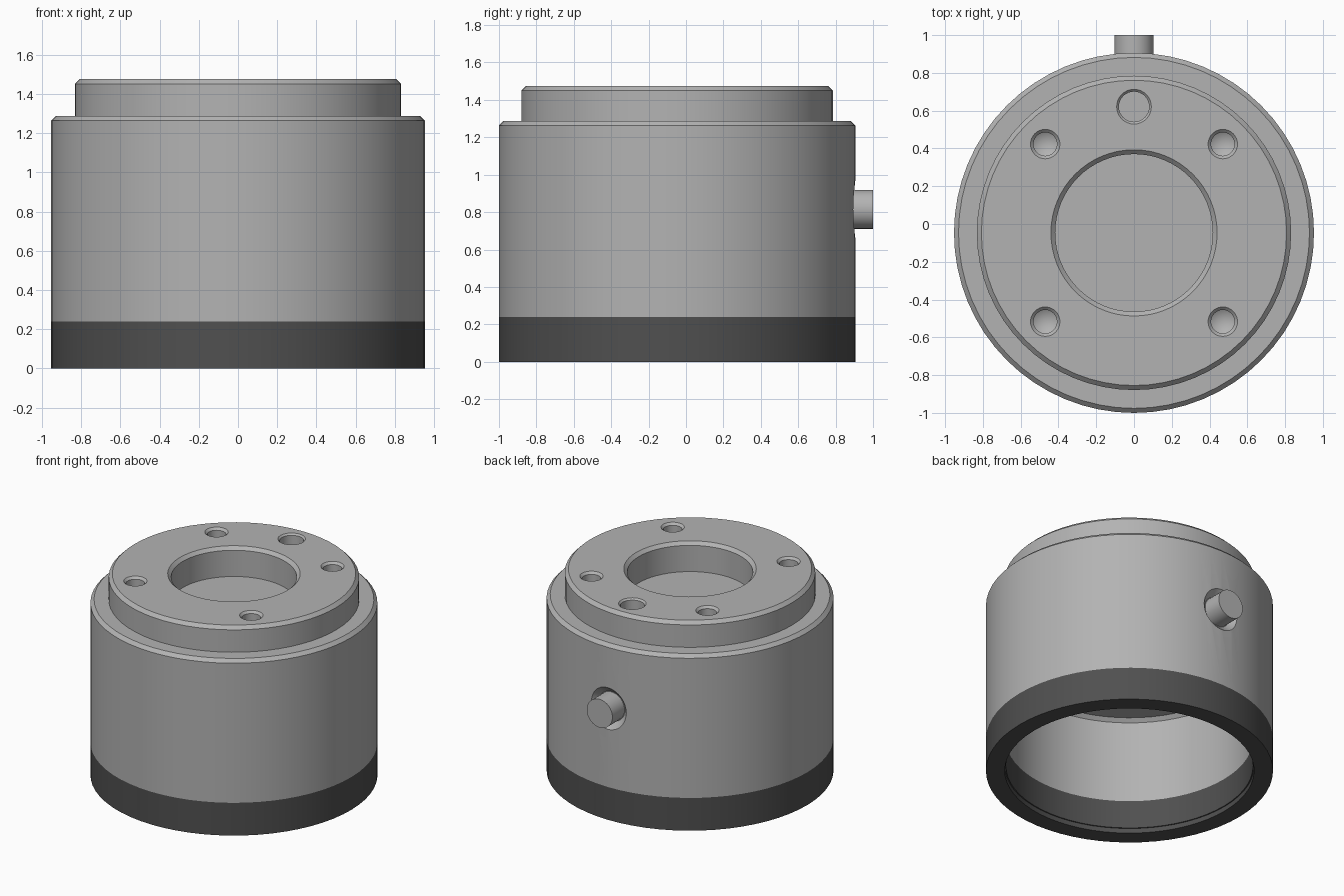
import bpy, bmesh, math
from mathutils import Matrix

if "Cube" in bpy.data.objects:
    bpy.data.objects.remove(bpy.data.objects["Cube"])

CY = -0.047   # y of the main axis
SEG = 64


def revolve(name, profile, matrix, seg=SEG, closed=False):
    """Spin an (r, z) profile about z, then place it with matrix."""
    bm = bmesh.new()
    vs = [bm.verts.new((r, 0, z)) for r, z in profile]
    es = [bm.edges.new(p) for p in zip(vs, vs[1:])]
    if closed:
        es.append(bm.edges.new((vs[-1], vs[0])))
    bmesh.ops.spin(bm, geom=vs + es, cent=(0, 0, 0), axis=(0, 0, 1),
                   angle=2 * math.pi, steps=seg, use_duplicate=False)
    bmesh.ops.remove_doubles(bm, verts=bm.verts, dist=1e-5)
    bmesh.ops.recalc_face_normals(bm, faces=bm.faces)
    bm.transform(matrix)
    me = bpy.data.meshes.new(name)
    bm.to_mesh(me)
    bm.free()
    ob = bpy.data.objects.new(name, me)
    bpy.context.collection.objects.link(ob)
    return ob


def at(x, y, z):
    return Matrix.Translation((x, y, z))


def paint(name, value, *obs):
    mat = bpy.data.materials.new(name)
    mat.diffuse_color = (value, value, value, 1)
    mat.use_nodes = True
    mat.node_tree.nodes["Principled BSDF"].inputs["Base Color"].default_value = mat.diffuse_color
    for ob in obs:
        ob.data.materials.clear()
        ob.data.materials.append(mat)


def smooth(ob):
    bpy.ops.object.select_all(action='DESELECT')
    bpy.context.view_layer.objects.active = ob
    ob.select_set(True)
    bpy.ops.object.shade_smooth_by_angle(angle=math.radians(25))


# Housing: blind centre recess, stepped top, hollow underside
housing = revolve("housing", [
    (0, 1.26), (0.417, 1.26), (0.417, 1.452), (0.44, 1.475),
    (0.808, 1.475), (0.832, 1.451), (0.832, 1.287),
    (0.929, 1.287), (0.953, 1.263), (0.953, 0.24),
    (0.82, 0.24), (0.82, 0.84), (0.795, 0.865), (0, 0.865)], at(0, CY, 0))

# Dark base ring with a small step inside the mouth
ring = revolve("base_ring", [
    (0.953, 0), (0.953, 0.24), (0.82, 0.24), (0.82, 0.035),
    (0.828, 0.035), (0.828, 0)], at(0, CY, 0), closed=True)


def hole_profile(r, chamfer, depth, tip):
    return [(0, -depth - tip), (r, -depth), (r, -chamfer),
            (r + chamfer, 0), (r + chamfer, 0.1), (0, 0.1)]


# Cutters: four drilled bolt holes, one flat dowel hole, side countersink
cutters = [revolve("bolt_hole_cutter", hole_profile(0.062, 0.016, 0.22, 0.036),
                   at(sx * 0.47, CY + sy * 0.47, 1.475), 32)
           for sx in (-1, 1) for sy in (-1, 1)]
cutters.append(revolve("dowel_hole_cutter", hole_profile(0.08, 0.012, 0.18, 0),
                       at(0, CY + 0.668, 1.475), 32))
side = Matrix.Rotation(-math.pi / 2, 4, 'X')   # local z becomes +y
cutters.append(revolve("countersink_cutter", [
    (0, -0.045), (0.108, -0.045), (0.153, 0), (0.153, 0.1), (0, 0.1)],
    at(0, 0.905, 0.815) @ side, 32))

bpy.context.view_layer.objects.active = housing
for c in cutters:
    c.hide_render = True
    m = housing.modifiers.new(c.name, 'BOOLEAN')
    m.operation, m.solver, m.object = 'DIFFERENCE', 'EXACT', c
    bpy.ops.object.modifier_apply(modifier=m.name)
    bpy.data.objects.remove(c)

# Side pin seated in the countersink
pin = revolve("side_pin", [(0, 0), (0.104, 0), (0.104, 0.21), (0, 0.21)],
              at(0, 0.79, 0.815) @ side, 32)

paint("mid_grey", 0.45, housing, pin)
paint("dark_grey", 0.08, ring)
for ob in (housing, ring, pin):
    smooth(ob)
